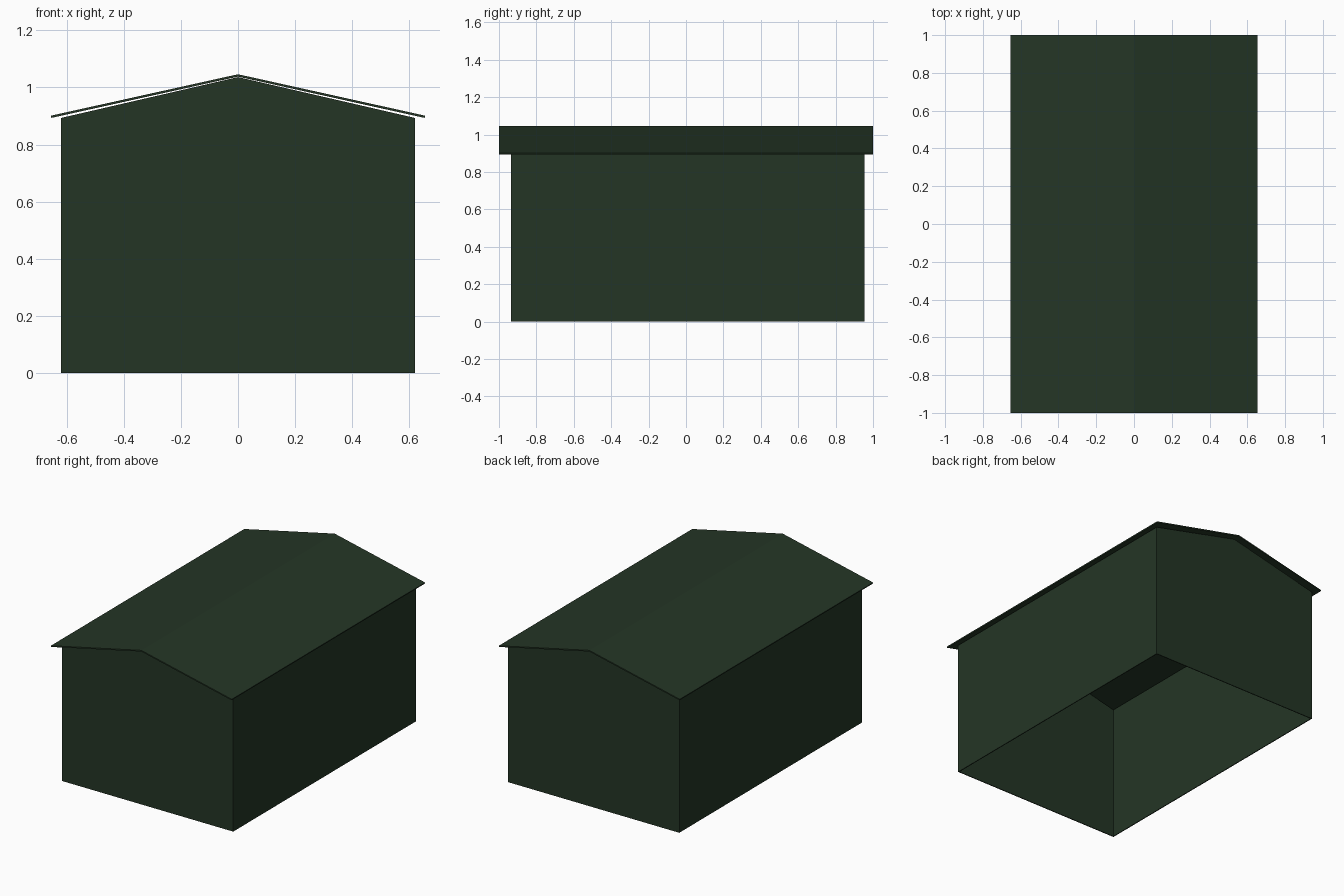
import bpy

if "Cube" in bpy.data.objects:
    bpy.data.objects.remove(bpy.data.objects["Cube"])


def flat_colour(name, rgb):
    mat = bpy.data.materials.new(name)
    mat.diffuse_color = (*rgb, 1.0)
    mat.use_nodes = True
    mat.node_tree.nodes["Principled BSDF"].inputs["Base Color"].default_value = mat.diffuse_color
    return mat


green = flat_colour("dark green", (0.0175, 0.036, 0.0185))


def make_part(name, verts, faces, thickness):
    """Sheet-metal part: flat faces thickened inward."""
    mesh = bpy.data.meshes.new(name)
    mesh.from_pydata(verts, [], faces)
    mesh.materials.append(green)
    obj = bpy.data.objects.new(name, mesh)
    bpy.context.collection.objects.link(obj)
    solid = obj.modifiers.new("thickness", "SOLIDIFY")
    solid.thickness = thickness
    solid.offset = -1
    solid.use_even_offset = True
    return obj


def extrude_profile(profile, front, back):
    """Profile points (x, z) at the front, then again at the back."""
    return [(x, y, z) for y in (front, back) for x, z in profile]


# Walls: open-bottomed shell with pointed gables
W, EAVE, RIDGE = 0.62, 0.893, 1.036
walls = extrude_profile([(-W, 0), (W, 0), (W, EAVE), (0, RIDGE), (-W, EAVE)],
                        -0.935, 0.955)
make_part("walls", walls,
          [(0, 1, 2, 3, 4),      # front gable
           (9, 8, 7, 6, 5),      # back gable
           (1, 6, 7, 2),         # right side
           (5, 0, 4, 9)],        # left side
          0.006)

# Roof: two thin slopes overhanging on every side
roof = extrude_profile([(-0.655, 0.901), (0, 1.046), (0.655, 0.901)], -1, 1)
make_part("roof", roof, [(0, 1, 4, 3), (1, 2, 5, 4)], 0.008)
